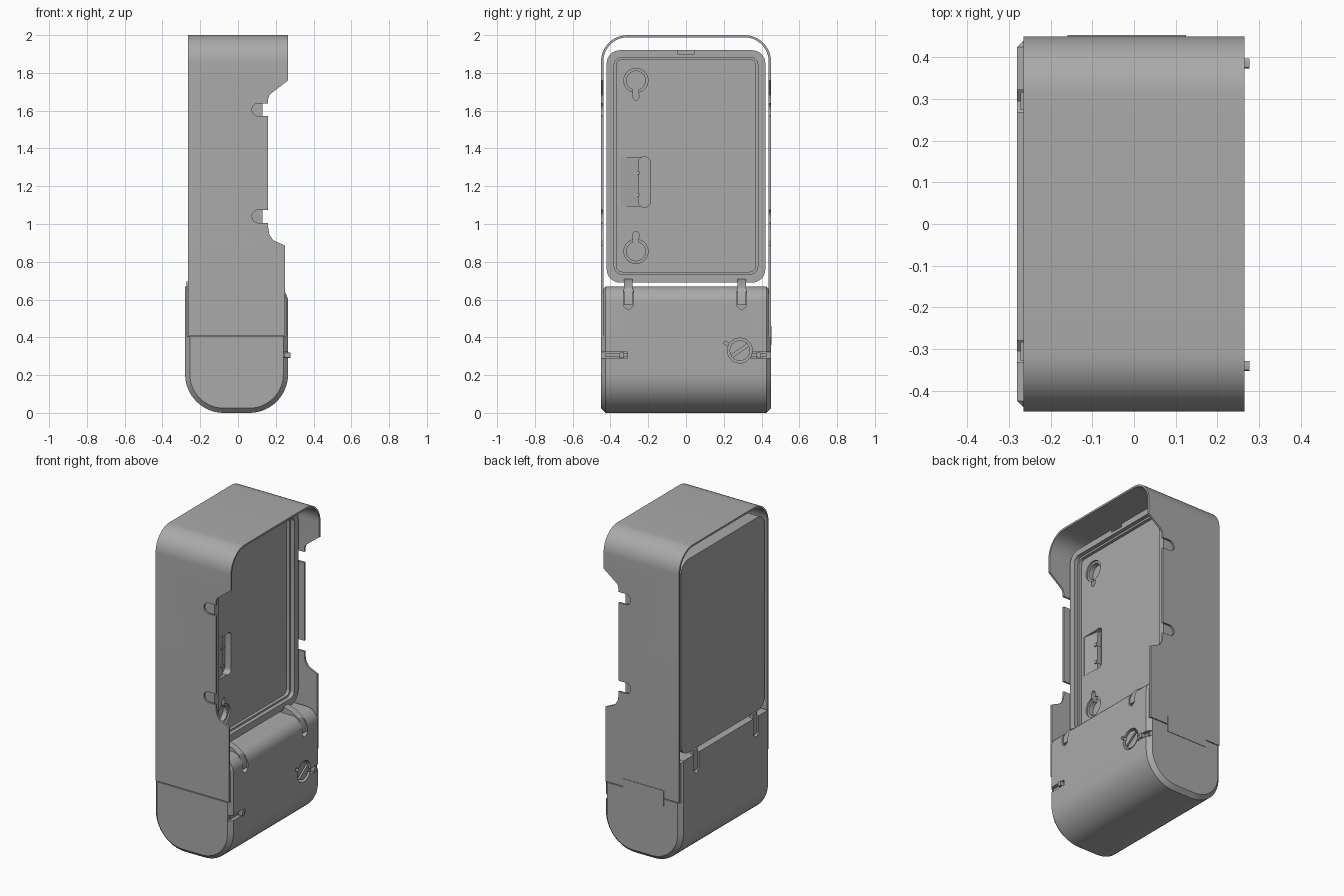
import bpy, bmesh, math

if "Cube" in bpy.data.objects:
    bpy.data.objects.remove(bpy.data.objects["Cube"])

GREY = (0.40, 0.40, 0.40, 1)
grey = bpy.data.materials.new("plain grey")
grey.use_nodes = True
grey.diffuse_color = GREY
grey.node_tree.nodes["Principled BSDF"].inputs["Base Color"].default_value = GREY


def arc(cx, cy, r, start, end, n=12):
    return [(cx + r * math.cos(math.radians(start + (end - start) * i / n)),
             cy + r * math.sin(math.radians(start + (end - start) * i / n))) for i in range(n + 1)]


def rounded(a0, a1, b0, b1, r, n=8):
    return (arc(a1 - r, b0 + r, r, -90, 0, n) + arc(a1 - r, b1 - r, r, 0, 90, n)
            + arc(a0 + r, b1 - r, r, 90, 180, n) + arc(a0 + r, b0 + r, r, 180, 270, n))


def prism(name, pts, axis, lo, hi, chamfer=0):
    """Extrude a closed outline along x (outline in y,z) or y (outline in x,z)."""
    place = (lambda p, d: (d, p[0], p[1])) if axis == "x" else (lambda p, d: (p[0], d, p[1]))
    bm = bmesh.new()
    base = bm.faces.new([bm.verts.new(place(p, lo)) for p in pts])
    top = bmesh.ops.extrude_face_region(bm, geom=[base], use_keep_orig=True)["geom"]
    k = 0 if axis == "x" else 1
    for v in top:
        if isinstance(v, bmesh.types.BMVert):
            v.co[k] = hi
    bmesh.ops.recalc_face_normals(bm, faces=bm.faces)
    if chamfer:
        rims = [e for e in bm.edges if abs(e.verts[0].co[k] - e.verts[1].co[k]) < 1e-6]
        bmesh.ops.bevel(bm, geom=rims, offset=chamfer, segments=1, affect="EDGES")
    mesh = bpy.data.meshes.new(name)
    bm.to_mesh(mesh)
    bm.free()
    mesh.materials.append(grey)
    ob = bpy.data.objects.new(name, mesh)
    bpy.context.collection.objects.link(ob)
    return ob


def box(name, x0, x1, y0, y1, z0, z1):
    return prism(name, [(y0, z0), (y1, z0), (y1, z1), (y0, z1)], "x", x0, x1)


def cut(ob, *cutters):
    """Subtract each cutter and remove it."""
    bpy.context.view_layer.objects.active = ob
    for c in cutters:
        m = ob.modifiers.new("cut", "BOOLEAN")
        m.operation, m.solver, m.object = "DIFFERENCE", "EXACT", c
        bpy.ops.object.modifier_apply(modifier=m.name)
        bpy.data.objects.remove(c)


# Outer shell: a thin arch with a grip notch on the open side
W, T, R = 0.45, 0.012, 0.14
outer = [(W, 0.41)] + arc(W - R, 2 - R, R, 0, 90) + arc(R - W, 2 - R, R, 90, 180) + [(-W, 0.41)]
inner = ([(W - T, 0.41)] + arc(W - R, 2 - R, R - T, 0, 90)
         + arc(R - W, 2 - R, R - T, 90, 180) + [(T - W, 0.41)])
shell = prism("outer_shell", outer + inner[::-1], "x", -0.265, 0.265)
notch = [(0.3, 1.785), (0.265, 1.76), (0.18, 1.695), (0.165, 1.68), (0.16, 1.66), (0.16, 0.98),
         (0.166, 0.945), (0.185, 0.915), (0.25, 0.885), (0.25, 0.3), (0.3, 0.3)]
cut(shell, prism("notch", notch, "y", -0.6, 0.6))
for z in (1.605, 1.04):
    cut(shell, prism("slot", [(0.3, z - 0.034), (0.3, z + 0.034)] + arc(0.108, z, 0.034, 90, 270),
                     "y", -0.6, 0.6))

# Thick inner case with a stepped recess
case = prism("inner_case", rounded(-0.42, 0.42, 0.69, 1.92, 0.07), "x", -0.26, 0.13)
cut(case, prism("recess", rounded(-0.38, 0.38, 0.735, 1.882, 0.04), "x", 0.105, 0.2),
    prism("floor", rounded(-0.368, 0.368, 0.747, 1.87, 0.03), "x", 0.085, 0.2),
    box("top_notch", 0.08, 0.2, -0.045, 0.045, 1.9, 1.95))

# Keyhole hangers
for z, d in ((1.76, -1), (0.855, 1)):
    slot = (arc(-0.265, z, 0.05, 17 + 90 * d, 343 + 90 * d, 28)
            + arc(-0.265, z + d * 0.09, 0.015, 90 * d - 90, 90 * d + 90, 8))
    cut(case, prism("ring", arc(-0.265, z, 0.064, 0, 348, 29), "x", 0.075, 0.2),
        prism("keyhole", slot, "x", 0.045, 0.2))

# Finger ramp and connector window
cut(case, prism("window", rounded(-0.25, -0.19, 1.09, 1.355, 0.025), "x", 0.04, 0.2))
ramp = [(0.086, -0.345), (0.086, -0.2), (0.06, -0.2)]
wedge = box("ramp", 0.06, 0.09, -0.345, -0.22, 1.095, 1.353)
for v in wedge.data.vertices:
    if v.co.y < -0.3 and v.co.x < 0.07:
        v.co.x = 0.083
cut(case, wedge)
for z in (1.155, 1.27):
    prism("window_detent", rounded(-0.275, -0.245, z - 0.01, z + 0.01, 0.009), "x", 0.035, 0.075)

# Lower pod: U section with chamfered ends, stepped in behind the shell
profile = (arc(-0.075, 0.205, 0.205, 180, 270, 16) + arc(0.06, 0.205, 0.205, 270, 360, 16)
           + arc(0.185, 0.59, 0.08, 0, 90, 8) + [(-0.28, 0.67)])
pod = prism("lower_pod", profile, "y", -W, W, 0.025)
for s in (-1, 1):
    y0, y1 = sorted((s * 0.436, s * 0.6))
    cut(pod, box("step", -0.5, 0.5, y0, y1, 0.405, 0.9))

# Clip arms set in grooves on both faces
for y in (-0.305, 0.295):
    tip = [(y - 0.026, 0.8), (y - 0.026, 0.565), (y, 0.545), (y + 0.026, 0.565), (y + 0.026, 0.8)]
    cut(pod, prism("front_groove", tip, "x", 0.235, 0.4), prism("rear_groove", tip, "x", -0.4, -0.262))
    arm = [(0.09, 0.71), (0.13, 0.71), (0.19, 0.69), (0.235, 0.66), (0.258, 0.61), (0.258, 0.57),
           (0.225, 0.57), (0.22, 0.62), (0.18, 0.66), (0.09, 0.67)]
    prism("front_clip_arm", arm, "y", y - 0.022, y + 0.022)
    box("rear_clip_arm", -0.272, -0.25, y - 0.022, y + 0.022, 0.56, 0.695)

# Lock screw with a slanted slot
SY, SZ = 0.285, 0.33
cut(pod, prism("screw_well", arc(SY, SZ, 0.066, 0, 352, 44), "x", 0.225, 0.4))
screw = prism("lock_screw", arc(SY, SZ, 0.054, 0, 352, 44), "x", 0.21, 0.258)


def tilted(cy, cz, length, width, degrees):
    c, s = math.cos(math.radians(degrees)), math.sin(math.radians(degrees))
    return [(cy + a * length * c - b * width * s, cz + a * length * s + b * width * c)
            for a, b in ((-1, -1), (1, -1), (1, 1), (-1, 1))]


cut(screw, prism("screw_slot", tilted(SY, SZ, 0.08, 0.008, 35), "x", 0.238, 0.4))
cut(pod, prism("pointer", tilted(0.218, 0.365, 0.018, 0.008, -30), "x", 0.25, 0.4))

# Side latches near the pod ends
for y0, y1, knob in ((-0.5, -0.31, -0.34), (0.345, 0.5, 0.385)):
    cut(pod, box("latch_groove", 0.24, 0.4, y0, y1, 0.288, 0.322))
    box("latch_bar", 0.2, 0.25, max(y0, -0.43), min(y1, 0.43), 0.295, 0.315)
    prism("latch_knob", rounded(knob - 0.012, knob + 0.012, 0.29, 0.32, 0.005, 3), "x", 0.23, 0.277)

# Thin plate on the rear side
box("side_label_plate", -0.16, 0.125, W - 0.002, W + 0.003, 0.36, 0.46)

# Smooth curved walls, keep edges crisp
bpy.ops.object.select_all(action="DESELECT")
for ob in bpy.context.scene.objects:
    if ob.type == "MESH":
        ob.select_set(True)
        bpy.context.view_layer.objects.active = ob
bpy.ops.object.shade_smooth_by_angle(angle=math.radians(30))
